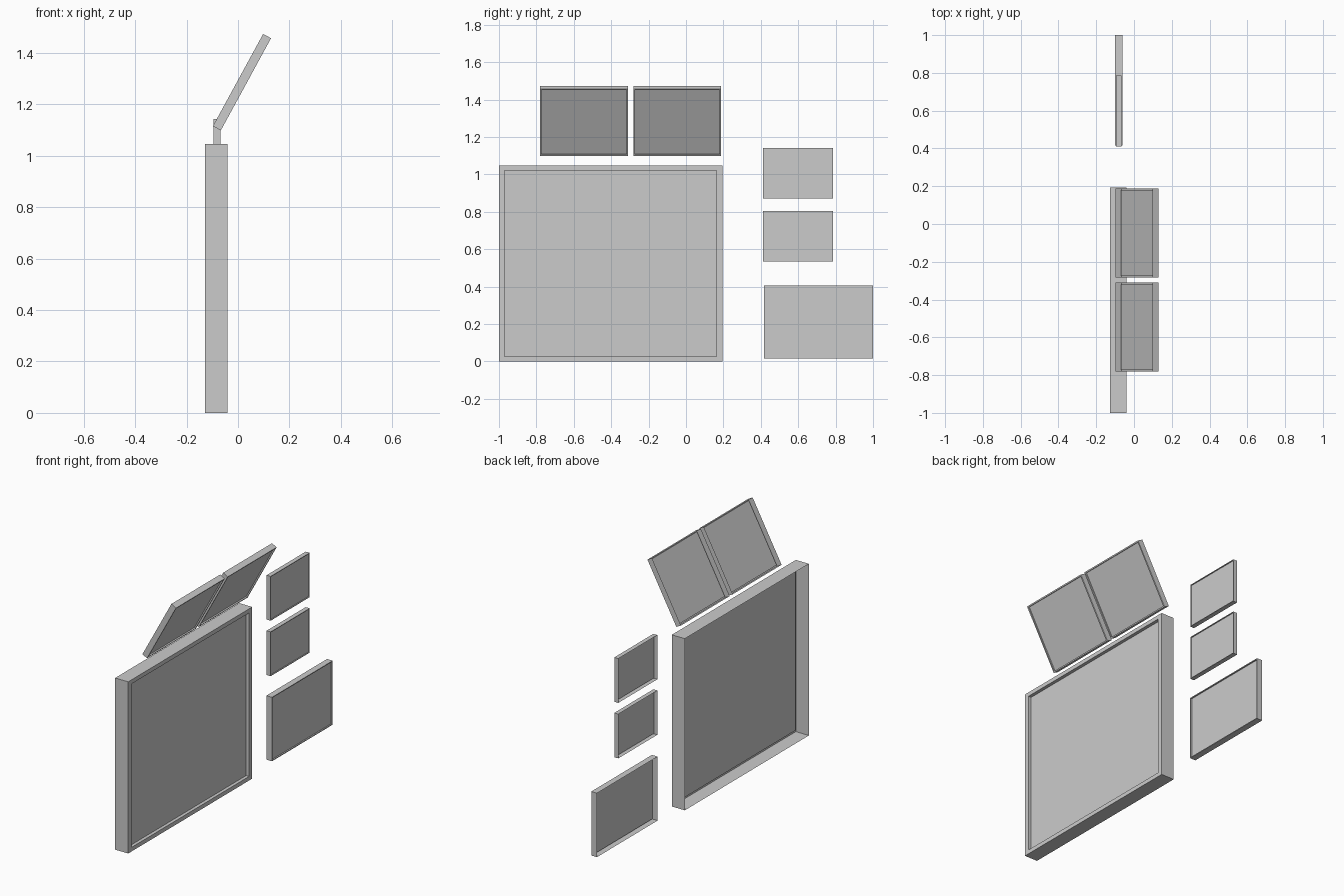
import bpy
import bmesh
import math

if "Cube" in bpy.data.objects:
    bpy.data.objects.remove(bpy.data.objects["Cube"], do_unlink=True)

# One plain grey for everything
grey = bpy.data.materials.new("light_grey")
grey.use_nodes = True
colour = (0.6, 0.6, 0.6, 1)
grey.diffuse_color = colour
grey.node_tree.nodes["Principled BSDF"].inputs["Base Color"].default_value = colour


def tray(name, centre, size, rim, recess, tilt=0):
    """Thin-walled tray, open towards -x, with a rim and a recessed panel facing +x."""
    depth, width, height = (s / 2 for s in size)
    rim_y, rim_z = rim
    bm = bmesh.new()

    def ring(x, y, z):
        corners = ((-1, -1), (1, -1), (1, 1), (-1, 1))
        return [bm.verts.new((x, a * y, b * z)) for a, b in corners]

    # Open edge, front edge, inner rim edge, recessed panel edge
    rings = [
        ring(-depth, width, height),
        ring(depth, width, height),
        ring(depth, width - rim_y, height - rim_z),
        ring(depth - recess, width - rim_y, height - rim_z),
    ]
    for outer, inner in zip(rings, rings[1:]):
        for i in range(4):
            j = (i + 1) % 4
            bm.faces.new((outer[i], outer[j], inner[j], inner[i]))
    bm.faces.new(rings[-1])

    mesh = bpy.data.meshes.new(name)
    bm.to_mesh(mesh)
    bm.free()
    mesh.materials.append(grey)
    obj = bpy.data.objects.new(name, mesh)
    obj.location = centre
    obj.rotation_euler.y = tilt
    bpy.context.collection.objects.link(obj)
    return obj


# Large upright panel
tray("main_panel", (-0.084, -0.403, 0.523), (0.088, 1.194, 1.046), (0.03, 0.025), 0.02)

# Two leaning panels above it
for name, y in (("front_leaning_panel", -0.546), ("back_leaning_panel", -0.047)):
    tray(name, (0.0155, y, 1.286), (0.035, 0.47, 0.408), (0.008, 0.008), 0.008,
         math.radians(28.6))

# Column of smaller panels behind
for name, z in (("upper_small_panel", 1.007), ("lower_small_panel", 0.669)):
    tray(name, (-0.081, 0.599, z), (0.027, 0.376, 0.27), (0.004, 0.004), 0.006)
tray("bottom_small_panel", (-0.081, 0.708, 0.21), (0.038, 0.584, 0.39), (0.005, 0.005), 0.008)
